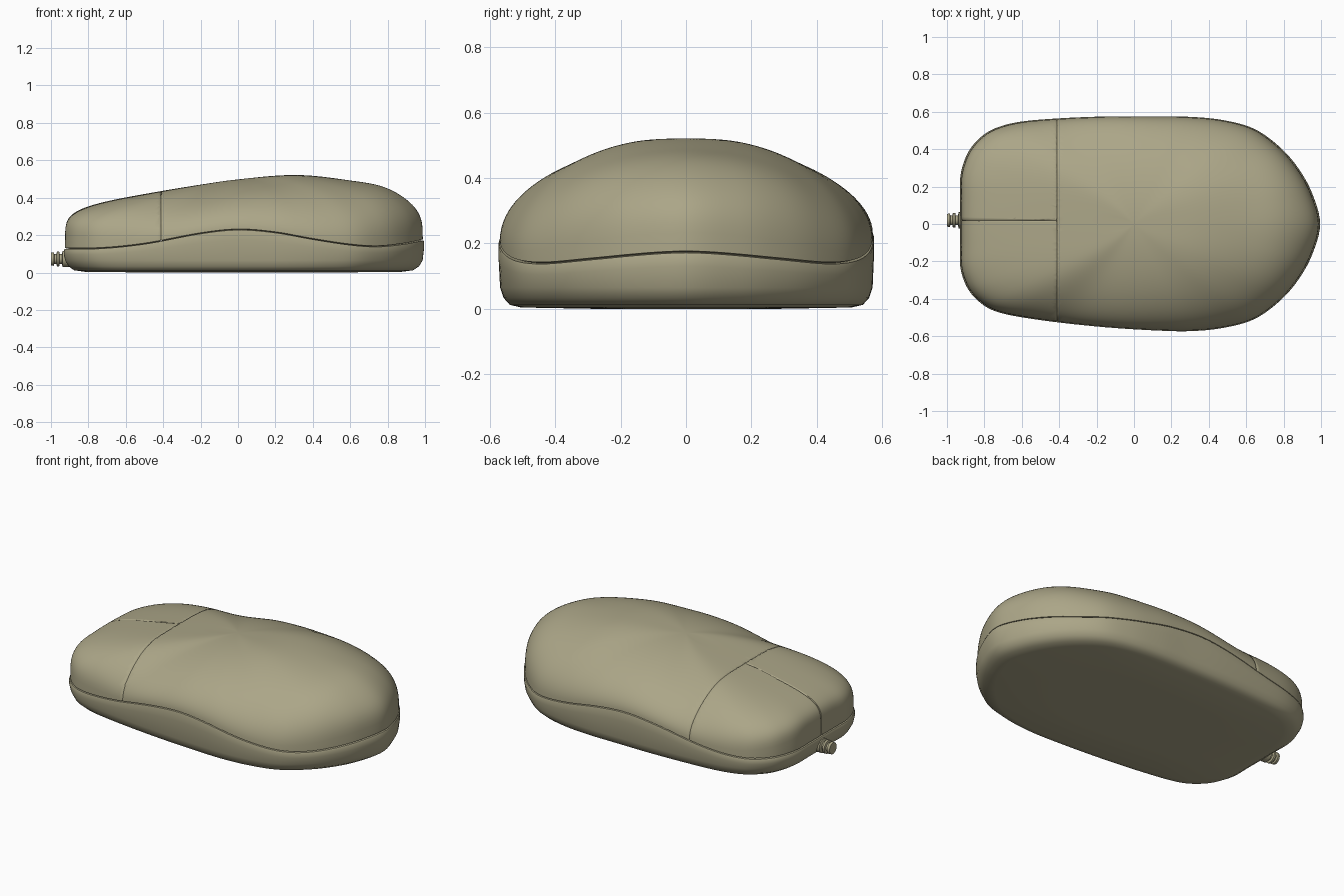
import bpy
import bmesh
import math
from mathutils import Vector

if "Cube" in bpy.data.objects:
    bpy.data.objects.remove(bpy.data.objects["Cube"], do_unlink=True)

# Single putty-coloured plastic
COLOR = (0.41, 0.38, 0.245, 1)
plastic = bpy.data.materials.new("putty_plastic")
plastic.use_nodes = True
plastic.diffuse_color = COLOR
shader = next(n for n in plastic.node_tree.nodes if n.type == "BSDF_PRINCIPLED")
shader.inputs["Base Color"].default_value = COLOR

# Left half of the plan outline from nose to tail; the right half tapers a little
HALF = [(-.93, 0), (-.93, .12), (-.93, .24), (-.91, .33), (-.87, .41), (-.8, .48),
        (-.72, .52), (-.6, .548), (-.4, .565), (-.15, .575), (.1, .575), (.3, .573),
        (.48, .555), (.64, .51), (.77, .42), (.87, .31), (.95, .17), (.995, 0)]
# Height of the crown and of the parting seam along the length
CROWN = [(-1, .345), (-.6, .405), (-.2, .47), (0, .498), (.3, .523), (.6, .51), (.8, .505), (1, .46)]
SEAM = [(-1, .13), (-.75, .13), (-.5, .155), (-.2, .21), (0, .23), (.2, .215),
        (.4, .18), (.6, .15), (.75, .14), (.9, .155), (1, .175)]
BUTTON_X, SPLIT_Y = -.412, .02


def height(points, x):
    """Smooth cubic through (x, z) points."""
    x = min(max(x, points[0][0]), points[-1][0])
    i = max(k for k in range(len(points) - 1) if points[k][0] <= x)

    def slope(k):
        a, b = points[max(k - 1, 0)], points[min(k + 1, len(points) - 1)]
        return (b[1] - a[1]) / (b[0] - a[0])

    (xa, za), (xb, zb) = points[i], points[i + 1]
    w = xb - xa
    t = (x - xa) / w
    u = 1 - t
    return (za * u * u * (1 + 2 * t) + zb * t * t * (3 - 2 * t)
            + slope(i) * w * t * u * u - slope(i + 1) * w * t * t * u)


def closed_spline(points, steps):
    """Catmull-Rom samples around a closed loop."""
    n, out = len(points), []
    for i in range(n):
        a, b, c, d = (Vector(points[(i + k - 1) % n]) for k in range(4))
        for j in range(steps):
            t = j / steps
            out.append((2 * b + (c - a) * t + (2 * a - 5 * b + 4 * c - d) * t ** 2
                        + (3 * b - a - 3 * c + d) * t ** 3) / 2)
    return out


def taper(x, y):
    return x, -y * (1 - .09 * min(max((.2 - x) / .8, 0), 1))


outline = closed_spline(HALF + [taper(x, y) for x, y in HALF[-2:0:-1]], 6)


def loft(rings, start, end=None):
    """Skin closed rings, fan-capped by a point at each given end."""
    bm = bmesh.new()
    loops = [[bm.verts.new(p) for p in ring] for ring in rings]
    n = len(loops[0])
    for a, b in zip(loops, loops[1:]):
        for i in range(n):
            j = (i + 1) % n
            bm.faces.new((a[i], a[j], b[j], b[i]))
    for point, loop in ((start, loops[0]), (end, loops[-1])):
        if point is not None:
            tip = bm.verts.new(point)
            for i in range(n):
                bm.faces.new((tip, loop[i], loop[(i + 1) % n]))
    bmesh.ops.recalc_face_normals(bm, faces=bm.faces)
    return bm


def finish(name, bm, angle):
    mesh = bpy.data.meshes.new(name)
    bm.to_mesh(mesh)
    bm.free()
    mesh.materials.append(plastic)
    obj = bpy.data.objects.new(name, mesh)
    bpy.context.collection.objects.link(obj)
    bpy.ops.object.select_all(action="DESELECT")
    obj.select_set(True)
    bpy.context.view_layer.objects.active = obj
    bpy.ops.object.shade_smooth_by_angle(angle=math.radians(angle))


def ring(scale, z_rule):
    return [(p.x * scale, p.y * scale, z_rule(height(SEAM, p.x))) for p in outline]


# Lower case: flat base, rounded bottom edge, wall up to a wavy lip
base = [(.5, 0), (.88, .004), (.94, .012), (.973, .033), (.992, .065)]
rings = [ring(s, lambda seam, z=z: z) for s, z in base]
rings += [ring(1, lambda seam: seam * .75), ring(1, lambda seam: seam - .01),
          ring(.996, lambda seam: seam - .003), ring(.97, lambda seam: seam)]
finish("lower_case", loft(rings, (0, 0, 0), (0, 0, .1)), 40)


# Upper shell: superelliptic dome, boxy at the nose, round at the flanks
def dome_point(p, t):
    seam = height(SEAM, p.x) + .003
    along = p.x / p.length
    power = 1.9 + (4.1 if along < 0 else 1.6) * along ** 6
    phi = math.pi / 2 * t ** 1.5
    s = .993 * math.sin(phi) ** (2 / power)
    rise = max(math.cos(phi), 0) ** (2 / power)
    x = p.x * s
    return x, p.y * s, seam + (height(CROWN, x) - seam) * rise


COUNT = 40
rings = [[dome_point(p, k / COUNT) for p in outline] for k in range(1, COUNT + 1)]
rings.append(ring(.97, lambda seam: seam))
shell = loft(rings, (0, 0, height(CROWN, 0)))


def groove(axis, at, inside, half_width=.007, depth=.005):
    """Cut three parallel edge lines and sink the middle one."""
    normal = Vector((axis == 0, axis == 1, 0))
    for offset in (-half_width, 0, half_width):
        faces = [f for f in shell.faces if inside(f.calc_center_median())]
        geom = set(faces)
        for f in faces:
            geom.update(f.verts, f.edges)
        bmesh.ops.bisect_plane(shell, geom=list(geom), dist=1e-5,
                               plane_co=normal * (at + offset), plane_no=normal)
    shell.normal_update()
    middle = [v for v in shell.verts if abs(v.co[axis] - at) < 1e-4 and inside(v.co)]
    moves = [(v, v.normal * depth) for v in middle]
    for v, move in moves:
        v.co -= move


# Button gaps: one across the back of the buttons, one between them
groove(0, BUTTON_X, lambda c: abs(c.x - BUTTON_X) < .2)
groove(1, SPLIT_Y, lambda c: c.x < BUTTON_X - .002)
finish("upper_shell", shell, 60)

# Cable strain relief: ribbed stub at the nose
ribs = [(-.9, .043), (-.937, .043), (-.942, .026), (-.954, .026), (-.956, .04),
        (-.968, .04), (-.971, .026), (-.982, .026), (-.985, .036), (-1, .034)]
SIDES = 20
stub = []
for x, r in ribs:
    turn = [math.tau * i / SIDES for i in range(SIDES)]
    stub.append([(x, SPLIT_Y + r * math.cos(a), .072 + r * math.sin(a)) for a in turn])
finish("cable_stub", loft(stub, (-.9, SPLIT_Y, .072), (-1, SPLIT_Y, .072)), 35)
